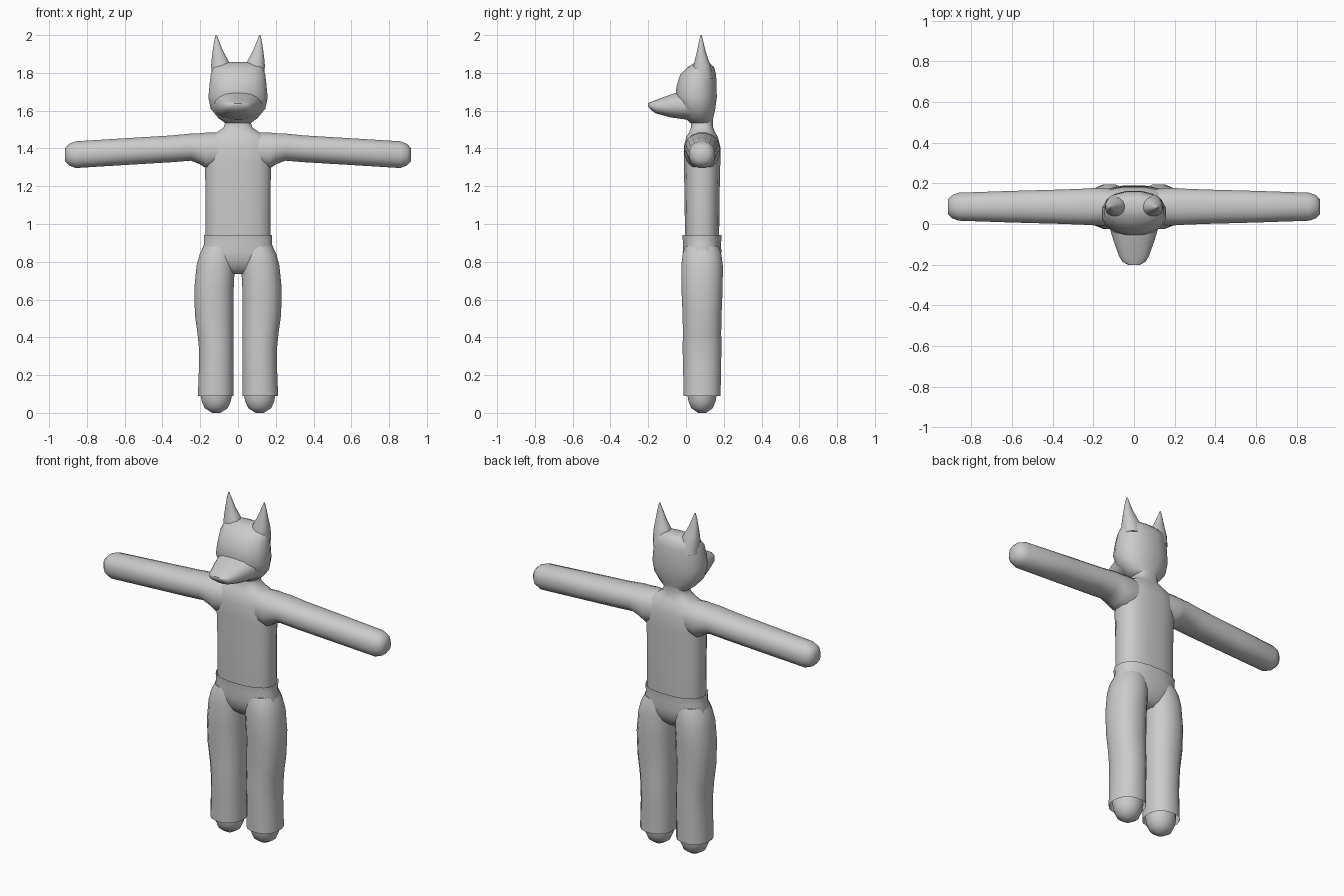
import bpy, bmesh, math

N = 16        # sides of every cross-section
CY = 0.085    # depth centre of the body

grey = bpy.data.materials.new("plain grey")
grey.diffuse_color = (0.6, 0.6, 0.6, 1)


def loft(name, rings, axis="z", power=0.9, caps=(True, True)):
    """Skin oval rings given as (centre, radius_a, radius_b) along an axis."""
    bm = bmesh.new()
    loops = []
    for (cx, cy, cz), ra, rb in rings:
        loop = []
        for i in range(N):
            t = math.tau * (i + 0.5) / N
            c, s = math.cos(t), math.sin(t)
            a = ra * math.copysign(abs(c) ** power, c)
            b = rb * math.copysign(abs(s) ** power, s)
            offset = {"x": (0, a, b), "y": (a, 0, b), "z": (a, b, 0)}[axis]
            loop.append(bm.verts.new((cx + offset[0], cy + offset[1], cz + offset[2])))
        loops.append(loop)
    for lo, hi in zip(loops, loops[1:]):
        for i in range(N):
            j = (i + 1) % N
            bm.faces.new((lo[i], lo[j], hi[j], hi[i]))
    if caps[0]:
        bm.faces.new(loops[0])
    if caps[1]:
        bm.faces.new(loops[-1])
    bmesh.ops.recalc_face_normals(bm, faces=bm.faces)
    mesh = bpy.data.meshes.new(name)
    bm.to_mesh(mesh)
    bm.free()
    mesh.shade_smooth()
    mesh.set_sharp_from_angle(angle=math.radians(50))
    mesh.materials.append(grey)
    obj = bpy.data.objects.new(name, mesh)
    bpy.context.collection.objects.link(obj)
    return obj


def upright(name, rows, **kw):
    """Rows are (z, x centre, y centre, x radius, y radius)."""
    return loft(name, [((x, y, z), rx, ry) for z, x, y, rx, ry in rows], **kw)


# Torso with shoulders and neck
upright("torso", [
    (0.86, 0, CY, 0.165, 0.088), (0.95, 0, CY, 0.175, 0.092),
    (1.15, 0, CY, 0.174, 0.094), (1.32, 0, CY, 0.178, 0.098),
    (1.41, 0, CY, 0.180, 0.098), (1.46, 0, CY, 0.160, 0.085),
    (1.485, 0, CY, 0.115, 0.070), (1.51, 0, CY, 0.078, 0.060),
    (1.54, 0, CY, 0.068, 0.058), (1.57, 0, CY, 0.075, 0.060)], power=0.75)

# Head
upright("head", [
    (1.535, 0, 0.08, 0.070, 0.060), (1.56, 0, 0.07, 0.105, 0.075),
    (1.61, 0, 0.06, 0.147, 0.097), (1.67, 0, 0.053, 0.160, 0.112),
    (1.73, 0, 0.056, 0.154, 0.108), (1.79, 0, 0.064, 0.147, 0.097),
    (1.83, 0, 0.078, 0.135, 0.072), (1.85, 0, 0.085, 0.100, 0.045),
    (1.857, 0, 0.085, 0.050, 0.025)])

# Wedge-shaped muzzle
loft("muzzle", [
    ((0, 0.06, 1.640), 0.140, 0.092), ((0, 0.00, 1.632), 0.128, 0.080),
    ((0, -0.08, 1.625), 0.103, 0.062), ((0, -0.16, 1.621), 0.074, 0.036),
    ((0, -0.185, 1.625), 0.058, 0.022), ((0, -0.202, 1.632), 0.028, 0.007)],
    axis="y", power=0.85)

# Arms: rows of (x, z centre, y radius, z radius)
arm_rows = [(0.08, 1.395, 0.085, 0.090), (0.165, 1.388, 0.095, 0.098),
            (0.20, 1.398, 0.093, 0.084), (0.25, 1.407, 0.090, 0.073),
            (0.35, 1.398, 0.086, 0.072), (0.60, 1.383, 0.079, 0.072),
            (0.86, 1.367, 0.070, 0.072), (0.895, 1.367, 0.058, 0.058),
            (0.915, 1.367, 0.036, 0.036)]

# Pant legs: rows of (z, x centre, x radius, y radius)
pant_rows = [(0.88, 0.100, 0.085, 0.092), (0.84, 0.110, 0.095, 0.104),
             (0.78, 0.118, 0.103, 0.112), (0.66, 0.127, 0.106, 0.111),
             (0.52, 0.126, 0.104, 0.105), (0.42, 0.119, 0.097, 0.103),
             (0.34, 0.115, 0.093, 0.105), (0.25, 0.115, 0.093, 0.102),
             (0.09, 0.118, 0.096, 0.100)]

for side, s in (("left", -1), ("right", 1)):
    loft(side + "_arm", [((s * x, CY, z), ry, rz) for x, z, ry, rz in arm_rows],
         axis="x")
    upright(side + "_ear", [
        (1.77, s * 0.090, 0.085, 0.050, 0.060), (1.84, s * 0.090, 0.085, 0.053, 0.046),
        (1.875, s * 0.098, 0.083, 0.042, 0.035), (1.92, s * 0.107, 0.081, 0.027, 0.022),
        (1.96, s * 0.112, 0.080, 0.016, 0.013), (2.0, s * 0.116, 0.080, 0.003, 0.003)])
    upright(side + "_pant_leg", [(z, s * x, CY, rx, ry) for z, x, rx, ry in pant_rows],
            caps=(True, False))
    # Stub foot inside the open hem
    upright(side + "_foot", [
        (0.40, s * 0.115, CY, 0.080, 0.080), (0.10, s * 0.115, CY, 0.086, 0.080),
        (0.06, s * 0.115, CY, 0.078, 0.073), (0.025, s * 0.115, CY, 0.062, 0.058),
        (0.0, s * 0.115, CY, 0.022, 0.022)], power=1.0)

# Hips of the trousers, with the waistband edge
upright("trouser_hips", [
    (0.942, 0, CY, 0.184, 0.106), (0.895, 0, CY, 0.182, 0.102),
    (0.85, 0, CY, 0.200, 0.104), (0.80, 0, CY, 0.185, 0.095),
    (0.76, 0, CY, 0.120, 0.075), (0.735, 0, CY, 0.060, 0.045)],
    power=0.8, caps=(False, True))
